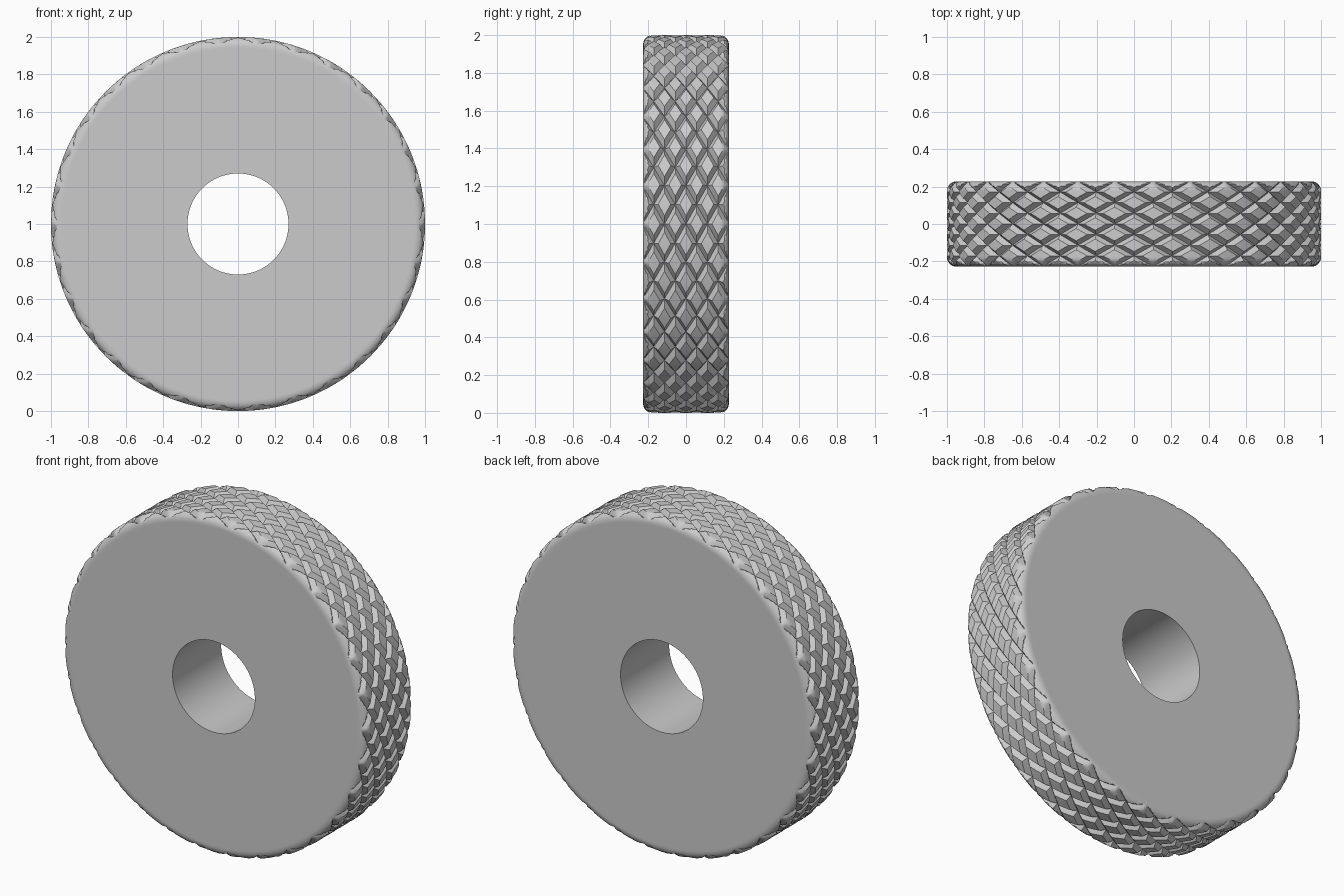
import bpy, bmesh, math
from mathutils import Vector

cube = bpy.data.objects.get("Cube")
if cube:
    bpy.data.objects.remove(cube)

RADIUS, HALF, BORE = 1.0, 0.2275, 0.27
FILLET = 0.05
TEETH = 30                      # helical grooves of each hand
STEP = 2 * math.pi / TEETH
PITCH = HALF / 2                # axial spacing of groove crossings
GROOVE, DEPTH = 0.21, 0.03      # groove half width (share of a cell) and depth

steel = bpy.data.materials.new("plain_grey")
steel.use_nodes = True
grey = (0.6, 0.6, 0.6, 1)
steel.diffuse_color = grey
steel.node_tree.nodes["Principled BSDF"].inputs["Base Color"].default_value = grey

# Sample positions across one diamond cell, with nodes on the groove edges
inner = [GROOVE + (1 - 2 * GROOVE) * k / 4 for k in range(5)]
nodes = [0, GROOVE / 2] + inner + [1 - GROOVE / 2, 1]
last = len(nodes) - 1


def cut(s):
    """Depth of a V groove at cell coordinate s."""
    return max(0, DEPTH * (1 - min(s, 1 - s) / GROOVE))


def polar(r, theta, y):
    return Vector((r * math.cos(theta), y, r * math.sin(theta)))


def set_radius(v, r):
    k = r / math.hypot(v.co.x, v.co.z)
    v.co.x *= k
    v.co.z *= k


bm = bmesh.new()

# Knurled tread: diamond cells between two crossing families of grooves
for i in range(TEETH):
    for m in range(-4, 5):
        grid = []
        for s in nodes:
            row = []
            for t in nodes:
                u, v = i + s, i - m + t
                r = RADIUS - max(cut(s), cut(t))
                row.append(bm.verts.new(polar(r, STEP * (u + v) / 2, PITCH * (u - v) / 2)))
            grid.append(row)
        for a in range(last):
            for b in range(last):
                p, q = grid[a][b], grid[a + 1][b]
                n, o = grid[a + 1][b + 1], grid[a][b + 1]
                if (a < last / 2) == (b < last / 2):
                    tris = ((p, q, n), (p, n, o))
                else:
                    tris = ((p, q, o), (q, n, o))
                for tri in tris:
                    bm.faces.new(tri)
bmesh.ops.remove_doubles(bm, verts=bm.verts[:], dist=1e-4)


# Trim to width and add loops for the rounded shoulders
def slice_at(y, side, trim=False):
    bmesh.ops.bisect_plane(bm, geom=bm.verts[:] + bm.edges[:] + bm.faces[:], dist=1e-5,
                           plane_co=(0, y * side, 0), plane_no=(0, side, 0),
                           clear_outer=trim)


for side in (-1, 1):
    slice_at(HALF, side, True)
    for k in range(6):
        slice_at(HALF - FILLET + FILLET * math.sin(k * math.pi / 12), side)

for v in bm.verts:
    d = min(FILLET, max(0, abs(v.co.y) - HALF + FILLET))
    limit = RADIUS - FILLET + math.sqrt(max(0, FILLET ** 2 - d ** 2))
    if math.hypot(v.co.x, v.co.z) > limit:
        set_radius(v, limit)


# Flat sides and bore, extruded from the rim loops
def extrude(edges):
    new = bmesh.ops.extrude_edge_only(bm, edges=edges)["geom"]
    return ([e for e in new if isinstance(e, bmesh.types.BMEdge)],
            [v for v in new if isinstance(v, bmesh.types.BMVert)])


for side in (-1, 1):
    loop = [e for e in bm.edges if e.is_boundary
            and all(abs(v.co.y - side * HALF) < 1e-3 for v in e.verts)]
    for r in (RADIUS - FILLET - 0.01, BORE):
        loop, ring = extrude(loop)
        for v in ring:
            set_radius(v, r)
    if side < 0:
        loop, ring = extrude(loop)
        for v in ring:
            v.co.y = HALF
bmesh.ops.remove_doubles(bm, verts=bm.verts[:], dist=2e-5)
bmesh.ops.dissolve_degenerate(bm, edges=bm.edges[:], dist=1e-6)
bmesh.ops.recalc_face_normals(bm, faces=bm.faces[:])

# Stand the wheel on the ground
bmesh.ops.translate(bm, verts=bm.verts[:], vec=(0, 0, RADIUS))
mesh = bpy.data.meshes.new("knurled_wheel")
bm.to_mesh(mesh)
bm.free()
mesh.materials.append(steel)
wheel = bpy.data.objects.new("knurled_wheel", mesh)
bpy.context.scene.collection.objects.link(wheel)
for ob in bpy.context.selected_objects:
    ob.select_set(False)
wheel.select_set(True)
bpy.context.view_layer.objects.active = wheel
bpy.ops.object.shade_smooth_by_angle(angle=math.radians(30))
